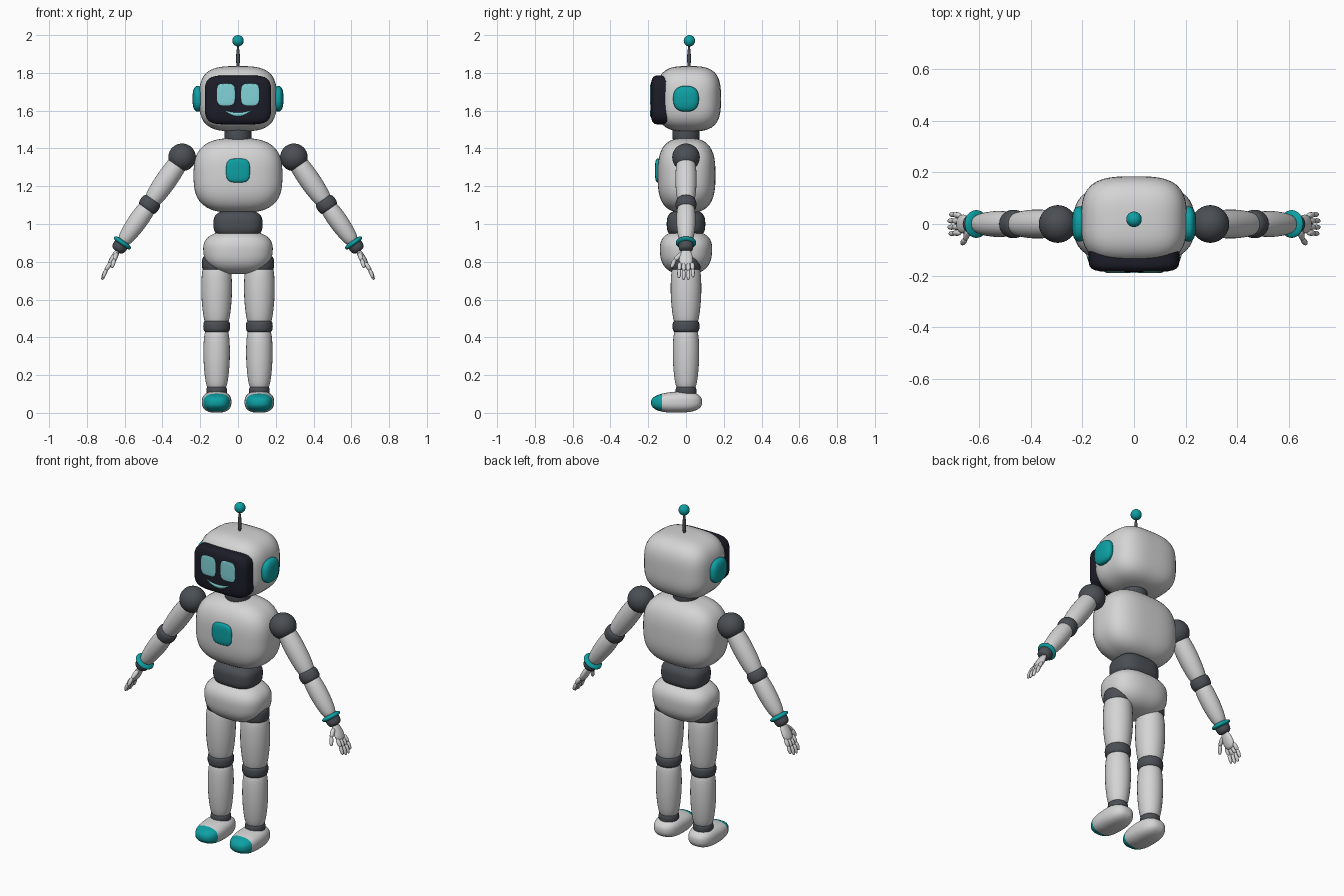
import bpy, bmesh, math
from mathutils import Vector

cube = bpy.data.objects.get("Cube")
if cube:
    bpy.data.objects.remove(cube, do_unlink=True)


def material(name, rgb):
    m = bpy.data.materials.new(name)
    m.use_nodes = True
    m.diffuse_color = (*rgb, 1)
    m.node_tree.nodes["Principled BSDF"].inputs["Base Color"].default_value = (*rgb, 1)
    return m


SHELL = material("light grey shell", (0.66, 0.66, 0.66))
JOINT = material("dark grey joint", (0.07, 0.077, 0.088))
TEAL = material("teal accent", (0.004, 0.35, 0.37))
SCREEN = material("black screen", (0.012, 0.012, 0.022))
GLOW = material("pale cyan light", (0.22, 0.65, 0.68))


def finish(name, bm, *mats):
    bmesh.ops.recalc_face_normals(bm, faces=bm.faces)
    for f in bm.faces:
        f.smooth = True
    mesh = bpy.data.meshes.new(name)
    bm.to_mesh(mesh)
    bm.free()
    for m in mats:
        mesh.materials.append(m)
    obj = bpy.data.objects.new(name, mesh)
    bpy.context.collection.objects.link(obj)
    return obj


def rounded_bm(center, radii, p, taper=0.0, cuts=13):
    """Cube grid projected onto a rounded-box (superellipsoid) surface."""
    bm = bmesh.new()
    bmesh.ops.create_cube(bm, size=2)
    bmesh.ops.subdivide_edges(bm, edges=bm.edges[:], cuts=cuts, use_grid_fill=True)
    for v in bm.verts:
        c = Vector([math.tan(a * math.pi / 4) for a in v.co])
        c /= sum(abs(a) ** p for a in c) ** (1 / p)
        k = 1 + taper * c.z
        v.co = Vector(center) + Vector((c.x * radii[0] * k, c.y * radii[1] * k, c.z * radii[2]))
    return bm


def rounded(name, mat, center, radii, p=2.0, taper=0.0, cuts=13):
    return finish(name, rounded_bm(center, radii, p, taper, cuts), mat)


def limb(name, mat, a, b, r0, r1, bulge=0.0, cap=6.0, squash=1.0, seg=28, rings=18):
    """Barrel from a to b with rounded ends; squash thins it across y."""
    a, b = Vector(a), Vector(b)
    d = (b - a).normalized()
    v = Vector((0, 1, 0)).cross(d).normalized()
    u = d.cross(v)
    bm = bmesh.new()
    loops = []
    for i in range(1, rings):
        t = (1 - math.cos(math.pi * i / rings)) / 2
        r = r0 + (r1 - r0) * t + bulge * math.sin(math.pi * t)
        r *= (1 - abs(2 * t - 1) ** cap) ** (1 / cap)
        angles = [2 * math.pi * j / seg for j in range(seg)]
        loops.append([bm.verts.new(a.lerp(b, t) + u * r * math.cos(q)
                                   + v * r * squash * math.sin(q)) for q in angles])
    for low, high in zip(loops, loops[1:]):
        for j in range(seg):
            k = (j + 1) % seg
            bm.faces.new((low[j], low[k], high[k], high[j]))
    for loop, tip in ((loops[0], a), (loops[-1], b)):
        pole = bm.verts.new(tip)
        for j in range(seg):
            bm.faces.new((loop[j], loop[(j + 1) % seg], pole))
    return finish(name, bm, mat)


# Head and face
rounded("head", SHELL, (0, 0.015, 1.663), (0.205, 0.17, 0.173), 3.2)
rounded("face_screen", SCREEN, (0, -0.125, 1.657), (0.176, 0.062, 0.13), 5)
bm = bmesh.new()
rows = []
for i in range(17):
    s = i / 8 - 1
    rows.append([bm.verts.new((0.07 * s, -0.188, 1.602 - h * (1 - s * s))) for h in (0.012, 0.032)])
for (a, b), (c, d) in zip(rows[:-1], rows[1:]):
    bm.faces.new([v for i, v in enumerate((a, b, d, c))])
mouth = finish("mouth", bm, GLOW)
thick = mouth.modifiers.new("thickness", 'SOLIDIFY')
thick.thickness, thick.offset = 0.005, 0

# Antenna
limb("antenna_rod", JOINT, (0, 0.016, 1.81), (0, 0.016, 1.96), 0.007, 0.003, 0.005, 2.5, seg=12)
rounded("antenna_ball", TEAL, (0, 0.018, 1.97), (0.03, 0.03, 0.03))

# Trunk
limb("neck", JOINT, (0, 0, 1.43), (0, 0, 1.52), 0.068, 0.068, 0.004)
rounded("torso", SHELL, (0, 0.003, 1.257), (0.235, 0.153, 0.198), 2.9)
rounded("chest_light", TEAL, (0, -0.146, 1.283), (0.063, 0.018, 0.063), 3.5)
rounded("waist", JOINT, (0, 0, 1.0), (0.13, 0.102, 0.075), 3)
rounded("pelvis", SHELL, (0, 0, 0.85), (0.183, 0.138, 0.116), 2.6, 0.06)

for side, s in (("left", 1), ("right", -1)):
    def P(x, y, z):
        return Vector((s * x, y, z))

    # Eye and ear
    rounded(side + "_eye", GLOW, P(0.064, -0.1855, 1.685), (0.048, 0.0048, 0.058), 4)
    rounded(side + "_ear", TEAL, P(0.212, 0, 1.663), (0.029, 0.068, 0.068), 2.5)

    # Arm
    shoulder, elbow, wrist = P(0.296, 0, 1.353), P(0.468, 0, 1.104), P(0.612, 0, 0.9)
    axis = (wrist - elbow).normalized()
    rounded(side + "_shoulder", JOINT, shoulder, (0.073, 0.073, 0.073))
    limb(side + "_upper_arm", SHELL, shoulder, elbow, 0.048, 0.044, 0.01)
    limb(side + "_elbow", JOINT, elbow - axis * 0.04, elbow + axis * 0.04, 0.053, 0.053, 0.002, 3.2)
    limb(side + "_forearm", SHELL, elbow, wrist, 0.046, 0.036, 0.009)
    limb(side + "_cuff", TEAL, wrist - axis * 0.016, wrist + axis * 0.016, 0.054, 0.054, 0, 2.2)
    limb(side + "_wrist", JOINT, wrist - axis * 0.005, wrist + axis * 0.055, 0.042, 0.036, 0, 3)

    # Hand
    limb(side + "_palm", SHELL, P(0.63, 0, 0.872), P(0.682, 0, 0.775), 0.022, 0.036, 0.006, 3, 0.5)
    for n, (y, reach) in enumerate(((-0.033, 0.9), (-0.011, 1.0), (0.011, 1.0), (0.033, 0.85))):
        base = P(0.674, y, 0.795)
        knuckle = base + P(0.029, y * 0.1, -0.045) * reach
        tip = knuckle + P(0.017, y * 0.05, -0.046) * reach
        limb(f"{side}_finger_{n + 1}", SHELL, base, knuckle, 0.011, 0.010, 0.001, 3, seg=12, rings=10)
        limb(f"{side}_fingertip_{n + 1}", SHELL, knuckle + P(-0.003, 0, 0.006), tip,
             0.010, 0.008, 0.001, 3, seg=12, rings=10)
    limb(side + "_thumb", SHELL, P(0.643, -0.02, 0.845), P(0.655, -0.062, 0.808),
         0.014, 0.011, 0, 3, seg=12, rings=10)
    limb(side + "_thumb_tip", SHELL, P(0.654, -0.058, 0.814), P(0.668, -0.078, 0.768),
         0.011, 0.009, 0.001, 3, seg=12, rings=10)

    # Leg
    x = 0.113
    limb(side + "_hip", JOINT, P(x, 0, 0.84), P(x, 0, 0.74), 0.074, 0.074, 0.004, 4)
    limb(side + "_thigh", SHELL, P(x, 0, 0.79), P(x, 0, 0.455), 0.075, 0.062, 0.012, 7)
    limb(side + "_knee", JOINT, P(x, 0, 0.498), P(x, 0, 0.418), 0.069, 0.069, 0.002, 3.5)
    limb(side + "_shin", SHELL, P(x, 0, 0.45), P(x, 0, 0.12), 0.064, 0.053, 0.011, 7)
    limb(side + "_ankle", JOINT, P(x, 0, 0.145), P(x, 0, 0.085), 0.053, 0.053, 0.002, 4)

    # Foot, lower at the front, with a coloured toe cap
    bm = rounded_bm(P(x, -0.05, 0.058), (0.078, 0.135, 0.057), 2.6)
    for v in bm.verts:
        if v.co.z > 0.03:
            v.co.z = 0.03 + (v.co.z - 0.03) * (1 + 0.9 * (min(v.co.y, 0) + 0.02))
    cut = -0.128
    bmesh.ops.bisect_plane(bm, geom=bm.verts[:] + bm.edges[:] + bm.faces[:],
                           plane_co=(0, cut, 0), plane_no=(0, 1, 0))
    for f in bm.faces:
        f.material_index = int(f.calc_center_median().y < cut)
    finish(side + "_foot", bm, SHELL, TEAL)
